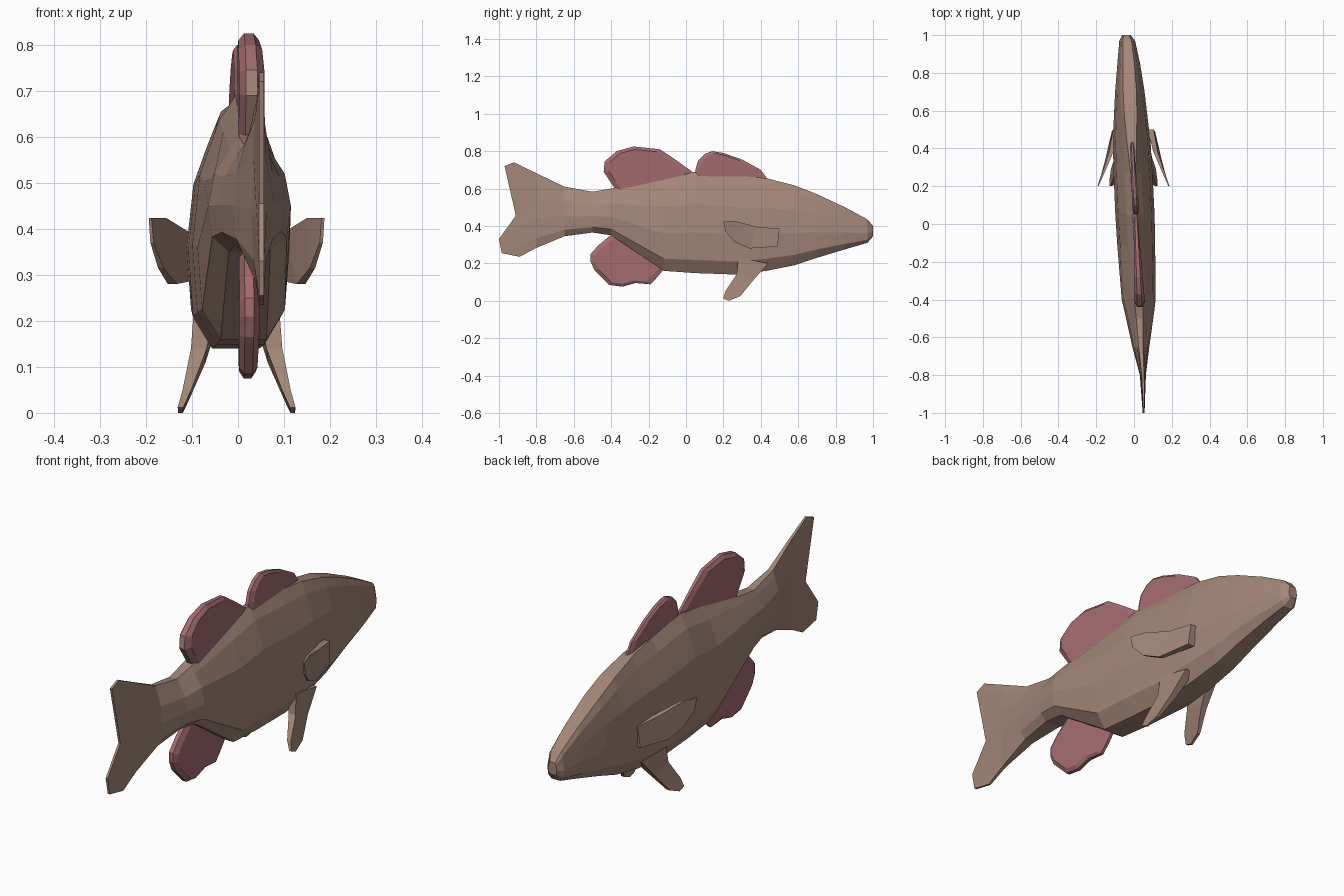
import bpy, bmesh
from mathutils import Vector


def material(name, rgb):
    m = bpy.data.materials.new(name)
    m.diffuse_color = (*rgb, 1)
    return m


BROWN = material("scale brown", (0.37, 0.24, 0.187))
PINK = material("fin pink", (0.37, 0.15, 0.162))


def lerp(v, a, b, fa, fb):
    t = max(0, min(1, (v - a) / (b - a)))
    return fa + (fb - fa) * t


def finish(name, bm, *mats):
    bmesh.ops.recalc_face_normals(bm, faces=bm.faces)
    me = bpy.data.meshes.new(name)
    bm.to_mesh(me)
    bm.free()
    for m in mats:
        me.materials.append(m)
    ob = bpy.data.objects.new(name, me)
    bpy.context.collection.objects.link(ob)
    return ob


def bridge(bm, a, b):
    n = len(a)
    for i in range(n):
        j = (i + 1) % n
        bm.faces.new((a[i], a[j], b[j], b[i]))


# Body and tail: rings of (y, centre x, half width, bottom z, top z, top flatness)
sections = [
    (1.00, -0.040, 0.022, 0.345, 0.400, 0.60),
    (0.97, -0.036, 0.042, 0.310, 0.435, 0.55),
    (0.85, -0.028, 0.060, 0.275, 0.500, 0.50),
    (0.70, -0.022, 0.078, 0.230, 0.570, 0.45),
    (0.58, -0.018, 0.088, 0.190, 0.617, 0.38),
    (0.43, -0.012, 0.100, 0.160, 0.655, 0.25),
    (0.27, -0.005, 0.103, 0.140, 0.670, 0.12),
    (0.05, 0.005, 0.104, 0.148, 0.690, 0.10),
    (-0.12, 0.012, 0.100, 0.160, 0.660, 0.12),
    (-0.40, 0.025, 0.090, 0.350, 0.600, 0.25),
    (-0.50, 0.030, 0.072, 0.365, 0.583, 0.25),
    (-0.65, 0.036, 0.045, 0.345, 0.610, 0.25),
    (-0.80, 0.047, 0.016, 0.283, 0.682, 0.40),
]
tail_edge = [(-0.89, 0.235), (-0.985, 0.255), (-1.0, 0.33),
             (-0.91, 0.455), (-0.97, 0.72), (-0.92, 0.74)]
levels = [(0, 0.5), (0.13, 0.9), (0.4, 1.0), (0.68, 0.85), (0.9, 0.44)]

bm = bmesh.new()
rings = []
for y, cx, hw, lo, hi, flat in sections:
    side = [(lo + (hi - lo) * t, hw * f) for t, f in levels]
    side[-1] = (side[-1][0], hw * max(0.44, flat + 0.2))
    side.append((hi, hw * flat))
    rings.append([bm.verts.new((cx + w, y, z)) for z, w in side] +
                 [bm.verts.new((cx - w, y, z)) for z, w in reversed(side)])
rings.append([bm.verts.new((0.056, y, z)) for y, z in tail_edge] +
             [bm.verts.new((0.046, y, z)) for y, z in reversed(tail_edge)])
for a, b in zip(rings, rings[1:]):
    bridge(bm, a, b)
bm.faces.new(rings[0])
for i in range(5):
    r = rings[-1]
    bm.faces.new((r[i], r[i + 1], r[10 - i], r[11 - i]))
finish("body", bm, BROWN)


# Upright fins: domed plates with a thinner rim
def upright_fin(name, outline, centre, half, brown_rear=False):
    cy = sum(p[0] for p in outline) / len(outline)
    cz = sum(p[1] for p in outline) / len(outline)
    bm = bmesh.new()
    loops = []
    for scale, s in ((0.86, 1), (1, 0.45), (1, -0.45), (0.86, -1)):
        loops.append([bm.verts.new((centre(y) + s * half(y),
                                    cy + (y - cy) * scale,
                                    cz + (z - cz) * scale))
                      for y, z in outline])
    for a, b in zip(loops, loops[1:]):
        bridge(bm, a, b)
    for cap in (loops[0], loops[-1]):
        bm.faces.new(cap)
    ob = finish(name, bm, PINK, BROWN)
    # Trailing edge in the body colour
    if brown_rear:
        for p in ob.data.polygons:
            if p.normal.y < -0.8 and abs(p.normal.x) < 0.3:
                p.material_index = 1
    return ob


upright_fin("front_dorsal_fin",
            [(0.05, 0.62), (0.05, 0.70), (0.065, 0.75), (0.10, 0.785),
             (0.14, 0.80), (0.20, 0.79), (0.30, 0.755), (0.40, 0.70),
             (0.44, 0.645), (0.38, 0.60)],
            lambda y: lerp(y, 0.05, 0.44, 0.01, -0.01),
            lambda y: lerp(y, 0.05, 0.44, 0.018, 0.010))
upright_fin("rear_dorsal_fin",
            [(0.04, 0.685), (-0.05, 0.75), (-0.14, 0.81), (-0.28, 0.825),
             (-0.37, 0.80), (-0.435, 0.745), (-0.44, 0.69), (-0.40, 0.63),
             (-0.36, 0.57), (-0.02, 0.62)],
            lambda y: lerp(y, -0.44, 0.04, 0.030, 0.010),
            lambda y: lerp(y, -0.44, 0.04, 0.028, 0.012), True)
upright_fin("anal_fin",
            [(-0.38, 0.37), (-0.47, 0.295), (-0.51, 0.25), (-0.51, 0.21),
             (-0.49, 0.165), (-0.41, 0.085), (-0.34, 0.075), (-0.27, 0.095),
             (-0.19, 0.088), (-0.15, 0.13), (-0.11, 0.18), (-0.20, 0.30)],
            lambda y: lerp(y, -0.51, -0.12, 0.025, 0.015),
            lambda y: lerp(y, -0.51, -0.12, 0.022, 0.014))


# Paired fins: thin curved blades mirrored about the body's local centre
def paired_fin(name, points, thick):
    for side, label in ((1, "right"), (-1, "left")):
        bm = bmesh.new()
        loops = []
        for s in (0.5, -0.5):
            loops.append([bm.verts.new((-0.003 + side * (x + s * thick(y, z)), y, z))
                          for x, y, z in points])
        bridge(bm, *loops)
        # Strips across the blade, pairing upper and lower edges
        n = len(points)
        for lp in loops:
            for i in range(n // 2 - 1):
                bm.faces.new((lp[i], lp[i + 1], lp[n - 2 - i], lp[n - 1 - i]))
        finish(label + "_" + name, bm, BROWN)


paired_fin("pectoral_fin",
           [(0.09, 0.50, 0.385), (0.118, 0.38, 0.395), (0.160, 0.27, 0.424),
            (0.188, 0.20, 0.424), (0.184, 0.21, 0.37), (0.165, 0.26, 0.315),
            (0.140, 0.34, 0.28), (0.098, 0.49, 0.29)],
           lambda y, z: lerp(y, 0.2, 0.5, 0.006, 0.034))
paired_fin("pelvic_fin",
           [(0.070, 0.28, 0.23), (0.082, 0.27, 0.14), (0.108, 0.21, 0.05),
            (0.122, 0.20, 0.012), (0.122, 0.23, 0.0), (0.112, 0.29, 0.025),
            (0.082, 0.36, 0.11), (0.062, 0.44, 0.20)],
           lambda y, z: lerp(z, 0, 0.2, 0.010, 0.045))
